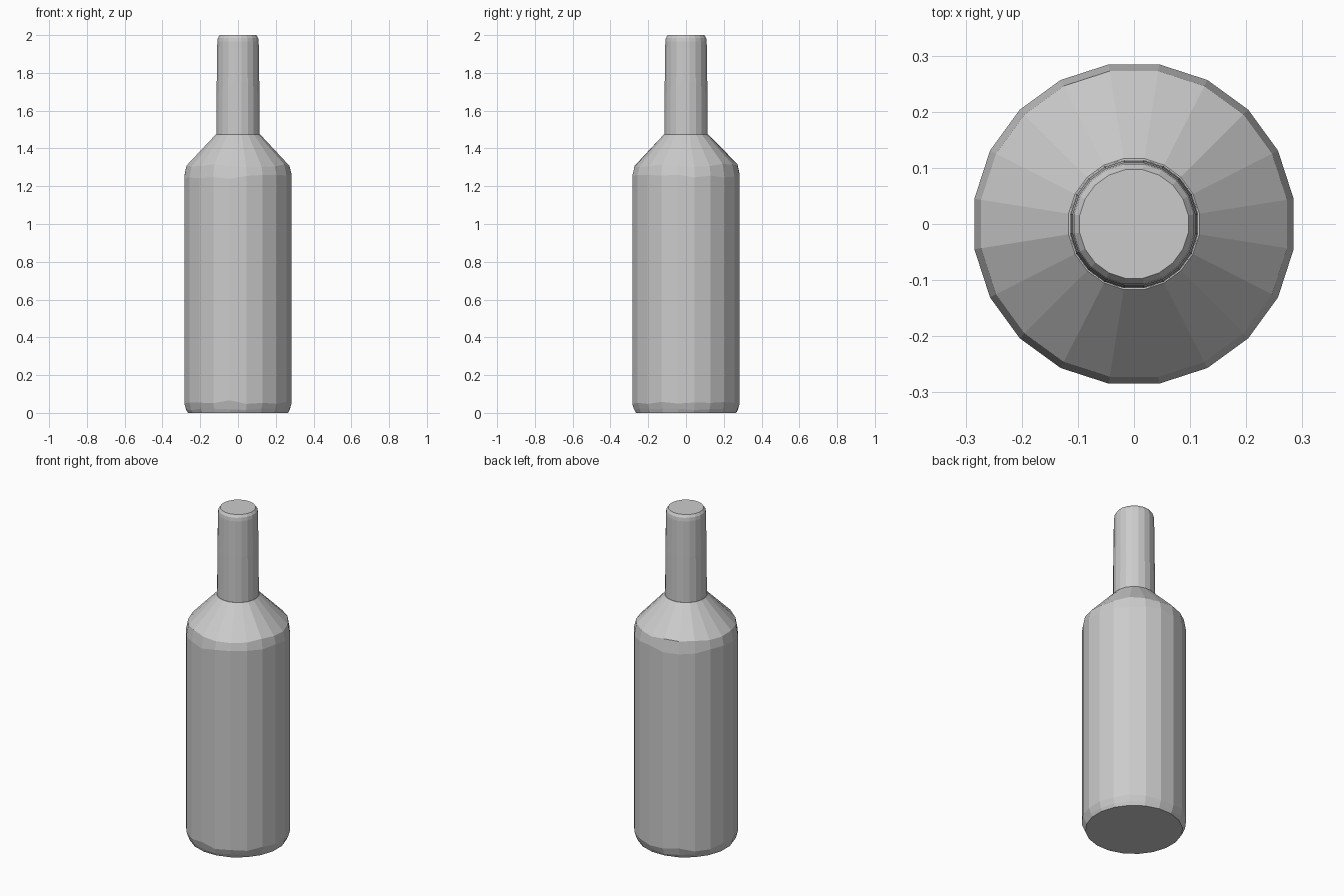
import bpy, bmesh, math, random

if "Cube" in bpy.data.objects:
    bpy.data.objects.remove(bpy.data.objects["Cube"], do_unlink=True)

SIDES = 20
rng = random.Random(4)

grey = bpy.data.materials.new("plain grey")
grey.use_nodes = True
colour = (0.6, 0.6, 0.6, 1)
grey.diffuse_color = colour
grey.node_tree.nodes["Principled BSDF"].inputs["Base Color"].default_value = colour


def lathe(name, profile):
    """Closed faceted turning; each profile row is radius, height, height wobble."""
    bm = bmesh.new()
    rings = []
    for radius, height, wobble in profile:
        ring = []
        for i in range(SIDES):
            a = math.tau * (i + 0.5) / SIDES
            z = height + rng.uniform(-wobble, wobble)
            ring.append(bm.verts.new((radius * math.cos(a), radius * math.sin(a), z)))
        rings.append(ring)
    for low, high in zip(rings, rings[1:]):
        for i in range(SIDES):
            j = (i + 1) % SIDES
            bm.faces.new((low[i], low[j], high[j], high[i]))
    bm.faces.new(rings[0][::-1])
    bm.faces.new(rings[-1])
    mesh = bpy.data.meshes.new(name)
    bm.to_mesh(mesh)
    bm.free()
    mesh.materials.append(grey)
    obj = bpy.data.objects.new(name, mesh)
    bpy.context.collection.objects.link(obj)
    return obj


# Body with chamfered foot and roughly worn shoulder edge
lathe("bottle_body", [
    (0.268, 0.0, 0), (0.277, 0.018, 0.006), (0.288, 0.055, 0.012),
    (0.288, 1.25, 0.012), (0.276, 1.31, 0.008), (0.118, 1.475, 0)])

# Slightly tapered neck with a rounded, closed mouth
lathe("bottle_neck", [
    (0.116, 1.46, 0), (0.114, 1.75, 0), (0.111, 1.965, 0),
    (0.108, 1.985, 0), (0.098, 2.0, 0)])
